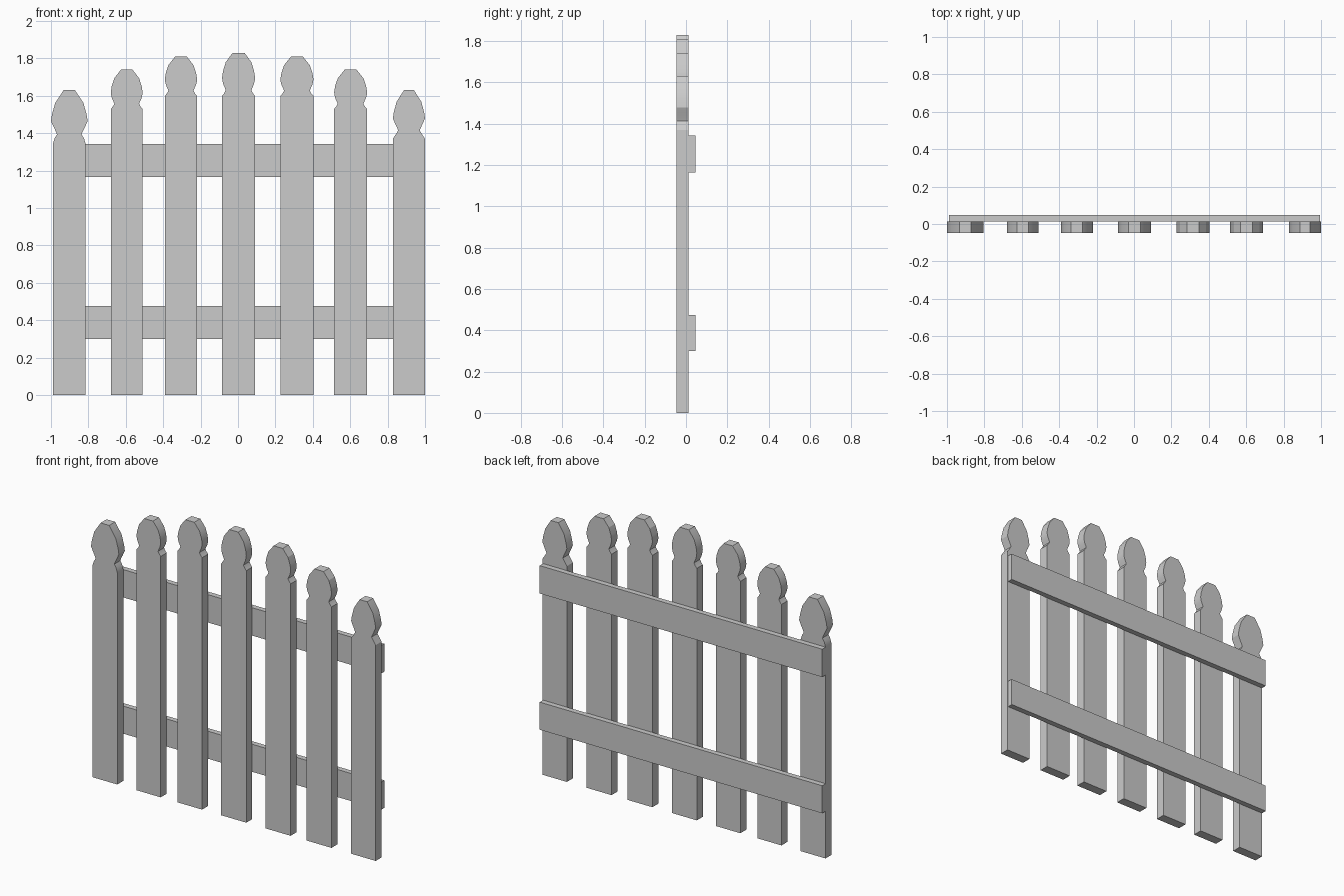
import bpy, bmesh, math

if "Cube" in bpy.data.objects:
    bpy.data.objects.remove(bpy.data.objects["Cube"])

Y_FRONT, Y_JOIN, Y_BACK = -0.047, 0.013, 0.047

# Head outline, right half: (fraction of half width, fraction of head height)
HEAD = [(0.87, 0.06), (0.78, 0.13), (0.84, 0.19), (0.93, 0.27), (0.985, 0.36),
        (1.0, 0.43), (0.94, 0.58), (0.78, 0.78), (0.36, 1.0)]
# End pickets have a lower, wider-set neck
END_HEAD = [(0.80, 0.10), (0.67, 0.17), (0.74, 0.23), (0.87, 0.32),
            (1.0, 0.42), (0.94, 0.55), (0.77, 0.76), (0.31, 1.0)]


def extrude_outline(name, outline, y0, y1):
    """Closed x/z outline made into a solid board."""
    bm = bmesh.new()
    face = bm.faces.new([bm.verts.new((x, y0, z)) for x, z in outline])
    new = bmesh.ops.extrude_face_region(bm, geom=[face])["geom"]
    bmesh.ops.translate(bm, vec=(0, y1 - y0, 0),
                        verts=[v for v in new if isinstance(v, bmesh.types.BMVert)])
    bmesh.ops.recalc_face_normals(bm, faces=bm.faces)
    mesh = bpy.data.meshes.new(name)
    bm.to_mesh(mesh)
    bm.free()
    obj = bpy.data.objects.new(name, mesh)
    bpy.context.collection.objects.link(obj)
    bpy.ops.object.select_all(action='DESELECT')
    obj.select_set(True)
    bpy.context.view_layer.objects.active = obj
    bpy.ops.object.shade_smooth_by_angle(angle=math.radians(20))
    return obj


def picket(name, cx, shoulder, top, head, half, head_half):
    right = [(half, 0), (half, shoulder)]
    right += [(head_half * w, shoulder + (top - shoulder) * h) for w, h in head]
    left = [(-x, z) for x, z in reversed(right)]
    extrude_outline(name, [(cx + x, z) for x, z in right + left], Y_FRONT, Y_JOIN)


# Pickets: centre x, shoulder height, top height, head outline, half widths
pickets = [
    (-0.902, 1.345, 1.63, END_HEAD, 0.087, 0.098),
    (-0.595, 1.53, 1.74, HEAD, 0.085, 0.085),
    (-0.305, 1.60, 1.81, HEAD, 0.086, 0.086),
    (0.003, 1.60, 1.83, HEAD, 0.088, 0.088),
    (0.315, 1.60, 1.81, HEAD, 0.088, 0.088),
    (0.602, 1.53, 1.74, HEAD, 0.088, 0.088),
    (0.914, 1.37, 1.63, END_HEAD, 0.086, 0.086),
]
for i, spec in enumerate(pickets, 1):
    picket(f"picket_{i}", *spec)

# Two rails across the back
for name, z0, z1 in (("lower_rail", 0.30, 0.475), ("upper_rail", 1.165, 1.342)):
    extrude_outline(name, [(-0.99, z0), (0.995, z0), (0.995, z1), (-0.99, z1)],
                    Y_JOIN, Y_BACK)
